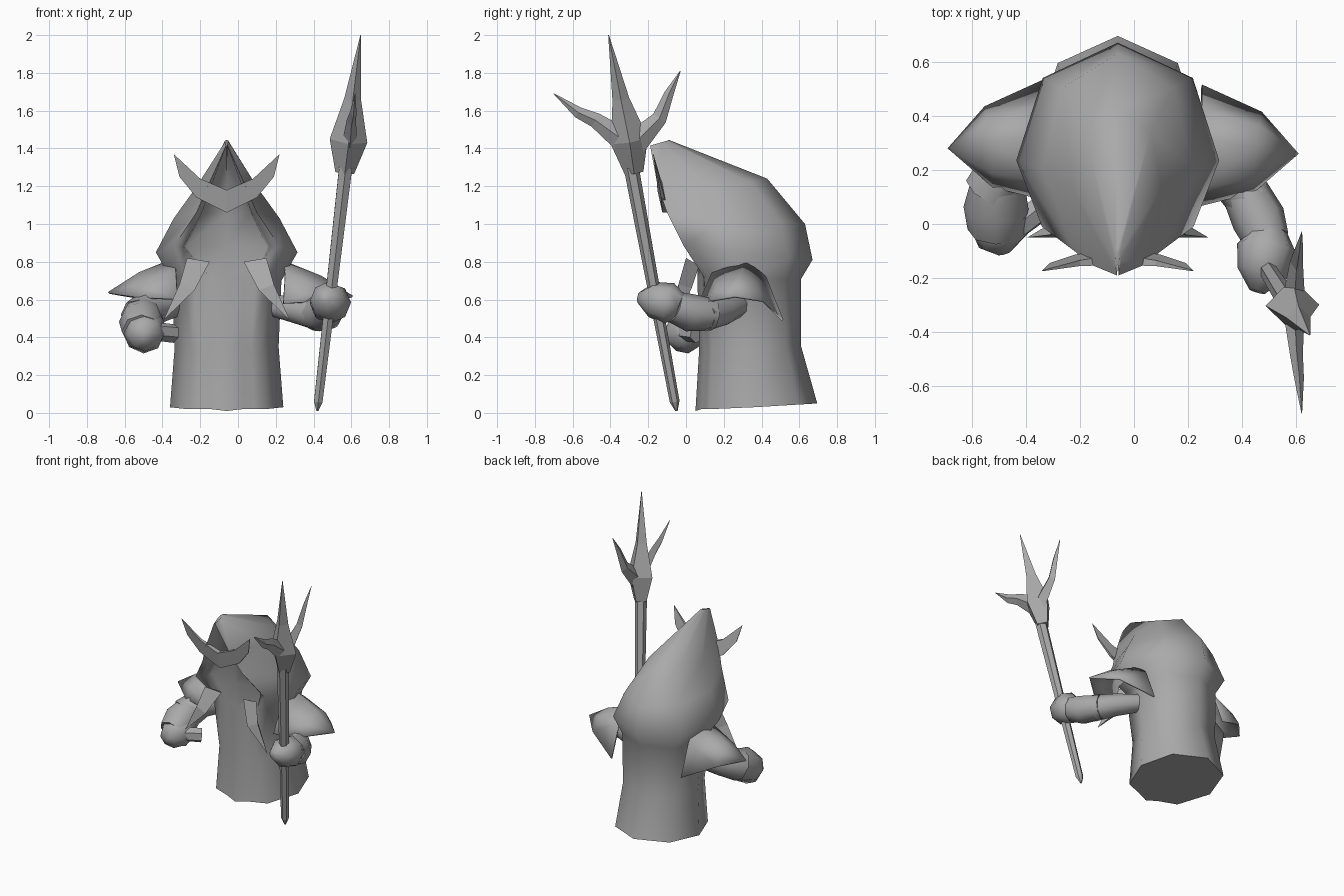
import bpy, bmesh, math
from mathutils import Vector

cube = bpy.data.objects.get("Cube")
if cube:
    bpy.data.objects.remove(cube)

GREY = (0.4, 0.4, 0.4, 1)
grey = bpy.data.materials.new("stone_grey")
grey.diffuse_color = GREY
grey.use_nodes = True
grey.node_tree.nodes["Principled BSDF"].inputs["Base Color"].default_value = GREY
MID = -0.06


def make(name, verts, faces, angle=0, thick=0):
    mesh = bpy.data.meshes.new(name)
    bm = bmesh.new()
    vs = [bm.verts.new(v) for v in verts]
    for f in faces:
        bm.faces.new([vs[i] for i in f])
    bmesh.ops.remove_doubles(bm, verts=bm.verts, dist=0.0005)
    bmesh.ops.recalc_face_normals(bm, faces=bm.faces)
    bm.to_mesh(mesh)
    bm.free()
    mesh.materials.append(grey)
    ob = bpy.data.objects.new(name, mesh)
    bpy.context.collection.objects.link(ob)
    if thick:
        mod = ob.modifiers.new("thickness", "SOLIDIFY")
        mod.thickness = thick
        mod.offset = 0
    if angle:
        bpy.ops.object.select_all(action="DESELECT")
        ob.select_set(True)
        bpy.context.view_layer.objects.active = ob
        bpy.ops.object.shade_smooth_by_angle(angle=math.radians(angle))
    return ob


def loft(name, rings, angle=0):
    n = len(rings[0])
    faces = [(r * n + i, r * n + (i + 1) % n, (r + 1) * n + (i + 1) % n, (r + 1) * n + i)
             for r in range(len(rings) - 1) for i in range(n)]
    faces += [range(n), range((len(rings) - 1) * n, len(rings) * n)]
    return make(name, [v for ring in rings for v in ring], faces, angle)


def tube(name, path, sides, angle=0, flat=1):
    """Tapered tube through (x, y, z, radius) points; flat narrows it sideways."""
    pts = [Vector(p[:3]) for p in path]
    rings = []
    for i, p in enumerate(pts):
        d = (pts[min(i + 1, len(pts) - 1)] - pts[max(i - 1, 0)]).normalized()
        u = d.cross(Vector((1, 0, 0))).normalized()
        w = d.cross(u) * flat
        r = max(path[i][3], 0.002)
        rings.append([p + r * (u * math.cos(a) + w * math.sin(a))
                      for a in (math.tau * k / sides for k in range(sides))])
    return loft(name, rings, angle)


# Robe and hood: rim point, side point, back (y, z), face (y, z), inner-lip depth
rows = [
    ((.21, .13, .02), (.30, .36, .03), (.695, .05), (.05, .01), 0),
    ((.19, .14, .34), (.275, .34, .35), (.61, .35), (.07, .34), 0),
    ((.22, .11, .72), (.29, .32, .70), (.61, .71), (.06, .72), 0),
    ((.28, -.01, .88), (.375, .235, .85), (.67, .81), (.06, .88), .1),
    ((.16, -.10, 1.06), (.28, .20, 1.03), (.63, 1.0), (.05, 1.06), .12),
    ((.10, -.15, 1.20), (.165, .13, 1.19), (.43, 1.24), (.03, 1.2), .12),
    ((.003, -.19, 1.415), (.012, -.13, 1.43), (-.09, 1.445), (-.15, 1.40), .01),
]
rings = []
for rim, side, back, face, lip in rows:
    by, bz = back
    diag = (side[0] * .74, side[1] + .7 * (by - side[1]), side[2] + .7 * (bz - side[2]))
    inner = (rim[0] * .82, rim[1] + lip * .3, rim[2]) if lip else \
        (rim[0] * .7, rim[1] + .3 * (face[0] - rim[1]), rim[2])
    deep = (rim[0] * .76, rim[1] + lip, rim[2]) if lip else \
        (rim[0] * .4, rim[1] + .6 * (face[0] - rim[1]), rim[2])
    half = [deep, inner, rim, side, diag]
    ring = [(0, *face)] + half + [(0, by, bz)] + [(-x, y, z) for x, y, z in reversed(half)]
    rings.append([(x + MID, y, z) for x, y, z in ring])
loft("hooded_robe", rings, 62)

# Brow horns: one tapered V plate leaning along the hood opening
outline = [(0, 1.18), (.14, 1.24), (.28, 1.37), (.25, 1.25), (.16, 1.14), (0, 1.06)]
for s, side in ((1, "left"), (-1, "right")):
    verts = []
    for lift in (-1, 1):
        for x, z in outline:
            t = .02 * (1 - x / .3)
            verts.append((MID + s * x, -.125 - .22 * (z - 1.15) + lift * t, z))
    n = len(outline)
    faces = [(0, 1, 4, 5), (1, 2, 3, 4), (6, 7, 10, 11), (7, 8, 9, 10)]
    faces += [(i, (i + 1) % n, n + (i + 1) % n, n + i) for i in range(n - 1)]
    make(side + "_brow_horn", verts, faces)

    # Tusk: curved spike hanging beside the chest
    tusk = [(.09, .02, .80), (.21, .0, .82), (.25, -.04, .68), (.335, -.05, .49),
            (.17, -.05, .65), (.14, .07, .78), (.2, .03, .66)]
    make(side + "_tusk", [(MID + s * x, y, z) for x, y, z in tusk],
         [(0, 1, 2, 4), (4, 2, 3), (0, 1, 5), (1, 2, 6, 5), (0, 4, 6, 5), (2, 3, 6), (4, 3, 6)])

# Shoulder guards: curved shells ending in a point
inner = [(.24, .07, .58), (.25, .14, .74), (.24, .32, .80), (.25, .42, .72), (.25, .51, .49)]
outer = [(.44, .12, .59), (.44, .17, .66), (.44, .28, .72), (.46, .36, .68), (.47, .41, .59)]
tip = (.605, .26, .615)
shell = inner + outer + [tip]
shell_faces = [(i, i + 1, i + 6, i + 5) for i in range(4)] + [(i + 5, i + 6, 10) for i in range(4)]
make("left_shoulder_guard", shell, shell_faces, 45, .012)
make("right_shoulder_guard", [(-x - .08, y + .02, z + .02) for x, y, z in shell],
     shell_faces, 45, .012)

# Arms with fists
tube("left_upper_arm", [(.18, .28, .57, .06), (.32, .2, .54, .075), (.43, .09, .52, .09)], 8, 50)
tube("left_forearm", [(.40, .14, .52, .085), (.46, .02, .53, .10), (.49, -.06, .56, .085)], 8, 50)
tube("left_fist", [(.5, -.03, .56, .07), (.49, -.09, .58, .11), (.475, -.18, .60, .095),
                   (.455, -.25, .61, .03)], 8, 60)
tube("right_upper_arm", [(-.3, .32, .60, .08), (-.46, .24, .56, .10), (-.52, .12, .5, .11)], 8, 50)
tube("right_forearm", [(-.5, .2, .54, .09), (-.51, .06, .48, .12), (-.51, -.02, .43, .105)], 8, 50)
tube("right_fist", [(-.47, .06, .45, .09), (-.5, -.02, .42, .11), (-.49, -.07, .41, .085),
                    (-.48, -.105, .40, .03)], 8, 60)
tube("right_thumb", [(-.34, .06, .42, .05), (-.42, -.0, .43, .05), (-.46, -.05, .43, .03)], 6, 50)

# Trident
tube("trident_shaft", [(.42, -.05, .01, .006), (.425, -.06, .06, .026), (.57, -.29, 1.3, .04)], 6)
tube("trident_centre_blade", [(.565, -.275, 1.27, .05), (.585, -.30, 1.44, .10),
                              (.607, -.345, 1.66, .045), (.65, -.41, 2.0, 0)], 4)
tube("trident_front_prong", [(.59, -.30, 1.42, .07), (.60, -.48, 1.55, .04),
                             (.61, -.57, 1.59, .03), (.62, -.7, 1.69, 0)], 4, flat=.6)
tube("trident_rear_prong", [(.59, -.28, 1.42, .07), (.60, -.14, 1.56, .04),
                            (.61, -.09, 1.69, .025), (.62, -.03, 1.81, 0)], 4, flat=.6)
